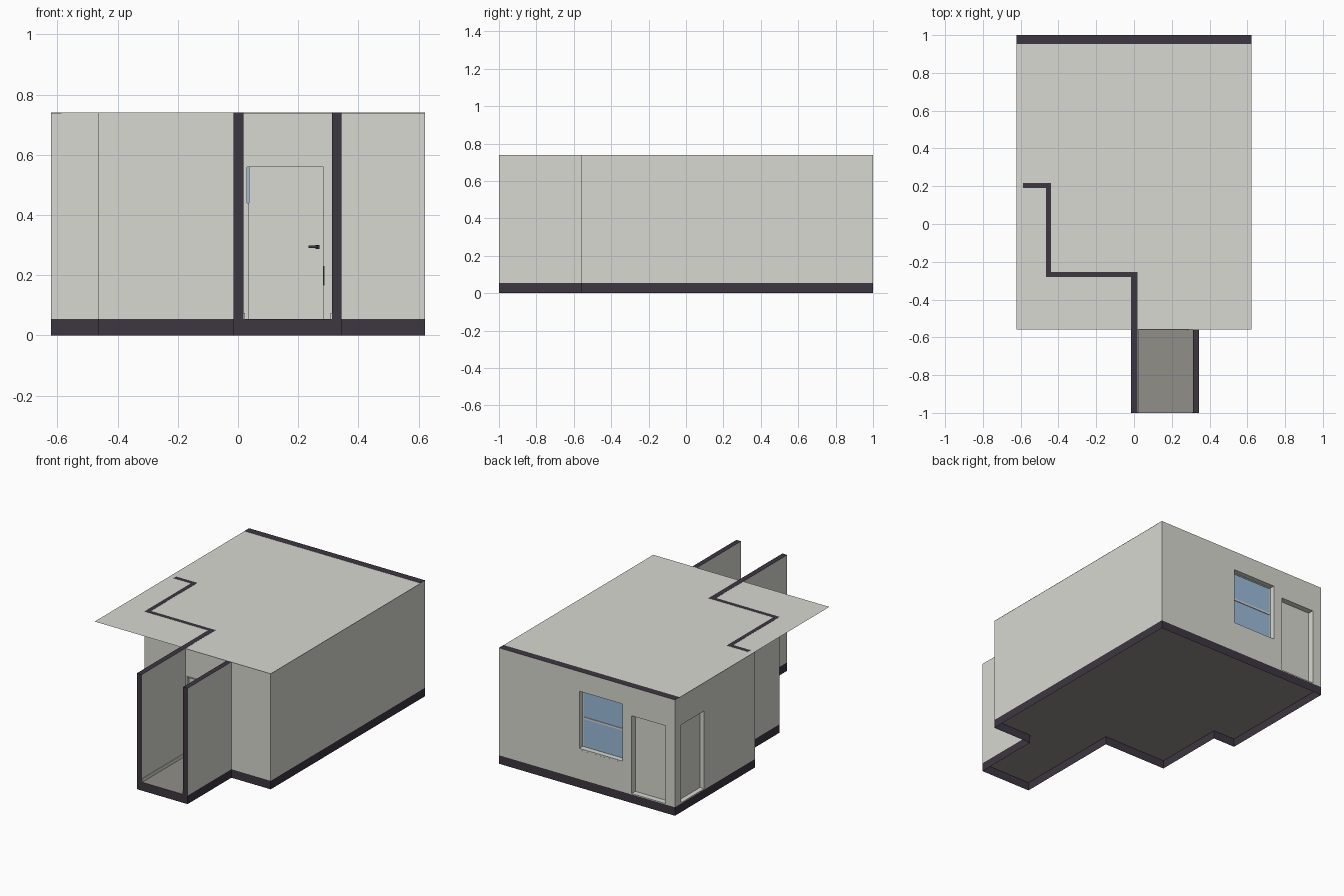
import bpy, bmesh
from mathutils import Vector

if "Cube" in bpy.data.objects:
    bpy.data.objects.remove(bpy.data.objects["Cube"])


def material(name, rgb):
    m = bpy.data.materials.new(name)
    m.diffuse_color = (*rgb, 1)
    m.use_nodes = True
    m.node_tree.nodes["Principled BSDF"].inputs["Base Color"].default_value = m.diffuse_color
    return m


PLASTER = material("plaster", (0.69, 0.69, 0.635))
DARK = material("dark_section", (0.047, 0.037, 0.052))
FLOOR = material("floor_grey", (0.28, 0.272, 0.25))
GLASS = material("window_blue", (0.33, 0.50, 0.70))

BASE = 0.054      # bottom of the walls, top of the skirt
HIGH = 0.74       # walls whose dark tops show
LOW = 0.738       # walls covered by the ceiling
CEILING = 0.739
T = 0.034         # outer wall thickness
THIN = 0.026      # stepped wall thickness
W = 0.622         # half width
FRONT = -0.558    # front face of the main room


def finish(name, bm, mats):
    me = bpy.data.meshes.new(name)
    bm.to_mesh(me)
    bm.free()
    for m in mats:
        me.materials.append(m)
    ob = bpy.data.objects.new(name, me)
    bpy.context.collection.objects.link(ob)
    return ob


def box(name, x, y, z, mat):
    bm = bmesh.new()
    bmesh.ops.create_cube(bm, size=1)
    for v in bm.verts:
        v.co = Vector([(r[0] + r[1]) / 2 + c * (r[1] - r[0]) for r, c in zip((x, y, z), v.co)])
    return finish(name, bm, [mat])


def sheet(name, points, z, mat):
    bm = bmesh.new()
    bm.faces.new([bm.verts.new((x, y, z)) for x, y in points])
    return finish(name, bm, [mat])


def wall(name, axis, span, outer, inner, top, openings=(), cut_front=False):
    """Wall along x or y with rectangular openings (u0, u1, z0, z1)."""
    us = sorted({*span, *(u for o in openings for u in o[:2])})
    zs = sorted({BASE, top, *(z for o in openings for z in o[2:])})
    bm = bmesh.new()

    def point(u, z):
        return (u, outer, z) if axis == 'x' else (outer, u, z)

    for u0, u1 in zip(us, us[1:]):
        for z0, z1 in zip(zs, zs[1:]):
            cu, cz = (u0 + u1) / 2, (z0 + z1) / 2
            if any(o[0] < cu < o[1] and o[2] < cz < o[3] for o in openings):
                continue
            bm.faces.new([bm.verts.new(point(u, z))
                          for u, z in ((u0, z0), (u1, z0), (u1, z1), (u0, z1))])
    bmesh.ops.remove_doubles(bm, verts=bm.verts[:], dist=1e-5)
    ext = bmesh.ops.extrude_face_region(bm, geom=bm.faces[:], use_keep_orig=True)
    d = inner - outer
    bmesh.ops.translate(bm, vec=(0, d, 0) if axis == 'x' else (d, 0, 0),
                        verts=[g for g in ext['geom'] if isinstance(g, bmesh.types.BMVert)])
    bmesh.ops.recalc_face_normals(bm, faces=bm.faces[:])
    # dark top and dark cut end
    for f in bm.faces:
        c = f.calc_center_median()
        if c.z > top - 0.001 or (cut_front and c.y < span[0] + 0.001):
            f.material_index = 1
    return finish(name, bm, [PLASTER, DARK])


# openings
ENTRY = (0.03, 0.29, BASE, 0.565)
BACK_DOOR = (-0.557, -0.316, 0.06, 0.557)
WINDOW = (-0.253, 0.054, 0.24, 0.615)
SIDE_DOOR = (0.705, 0.94, 0.06, 0.557)

# outer walls
wall("back_wall", 'x', (-W, W), 1.0, 0.953, HIGH, (BACK_DOOR, WINDOW))
wall("right_wall", 'y', (FRONT, 0.953), W, W - T, LOW)
wall("left_wall", 'y', (0.19, 0.953), -W, -W + T, LOW, (SIDE_DOOR,))
wall("left_step_wall", 'x', (-W + T, -0.465 + THIN), 0.19, 0.19 + THIN, HIGH)
wall("left_front_wall", 'y', (-0.28, 0.19), -0.465, -0.465 + THIN, HIGH)
wall("front_wall", 'x', (-0.465 + THIN, 0.019), -0.28, -0.28 + THIN, HIGH)
wall("entry_wall", 'x', (0.019, W - T), FRONT, FRONT + T, LOW, (ENTRY,))

# open porch walls
wall("porch_left_wall", 'y', (-1.0, -0.28), -0.015, 0.019, HIGH, cut_front=True)
wall("porch_right_wall", 'y', (-1.0, FRONT), 0.344, 0.312, HIGH, cut_front=True)
box("porch_left_baseboard", (0.019, 0.023), (-0.998, FRONT - 0.001), (BASE, 0.075), PLASTER)
box("porch_right_baseboard", (0.308, 0.312), (-0.998, FRONT - 0.001), (BASE, 0.075), PLASTER)

# floor sheet and the hollow dark skirt below it
outline = [(-0.015, -1), (0.344, -1), (0.344, FRONT), (W, FRONT), (W, 1), (-W, 1),
           (-W, 0.19), (-0.465, 0.19), (-0.465, -0.28), (-0.015, -0.28)]
sheet("floor", outline, BASE - 0.0005, FLOOR)
bm = bmesh.new()
for a, b in zip(outline, outline[1:] + outline[:1]):
    bm.faces.new([bm.verts.new(p) for p in ((*a, 0), (*b, 0), (*b, BASE), (*a, BASE))])
bmesh.ops.remove_doubles(bm, verts=bm.verts[:], dist=1e-5)
finish("skirt", bm, [DARK])

# ceiling sheet overhanging the front left corner
sheet("ceiling", [(-W, FRONT), (W, FRONT), (W, 0.955), (-W, 0.955)], CEILING, PLASTER)


# window frame: two posts, a head and a sill
def frame(name, o, y, w):
    u0, u1, z0, z1 = o
    for part, x, z in (("left", (u0, u0 + w), (z0, z1)), ("right", (u1 - w, u1), (z0, z1)),
                       ("head", (u0, u1), (z1 - w, z1)), ("sill", (u0, u1), (z0, z0 + w))):
        box(f"{name}_{part}", x, y, z, PLASTER)


# entry door with a slim gap beside its upper hinge side
box("entry_frame_left", (0.03, 0.037), (FRONT - 0.004, -0.53), (BASE, 0.44), PLASTER)
box("entry_frame_right", (0.284, 0.29), (FRONT - 0.004, -0.53), (BASE, 0.565), PLASTER)
box("entry_frame_head", (0.03, 0.29), (FRONT - 0.004, -0.53), (0.559, 0.565), PLASTER)
box("entry_door", (0.037, 0.284), (-0.547, -0.532), (BASE, 0.559), PLASTER)
box("entry_handle_rose", (0.257, 0.271), (-0.555, -0.547), (0.287, 0.301), DARK)
box("entry_handle_lever", (0.235, 0.265), (-0.562, -0.555), (0.291, 0.298), DARK)
box("entry_latch_plate", (0.283, 0.287), (FRONT - 0.006, FRONT), (0.165, 0.23), DARK)

# back and side doors, set deep in the wall
box("back_door", BACK_DOOR[:2], (0.953, 0.962), BACK_DOOR[2:], PLASTER)
box("side_door", (-0.592, -0.584), SIDE_DOOR[:2], SIDE_DOOR[2:], PLASTER)

# sash window
frame("window_frame", WINDOW, (0.955, 0.968), 0.006)
box("window_glass", WINDOW[:2], (0.959, 0.965), WINDOW[2:], GLASS)
box("window_mid_rail", WINDOW[:2], (0.955, 0.969), (0.428, 0.44), PLASTER)
box("window_ledge", WINDOW[:2], (0.965, 0.9995), (0.24, 0.25), PLASTER)
